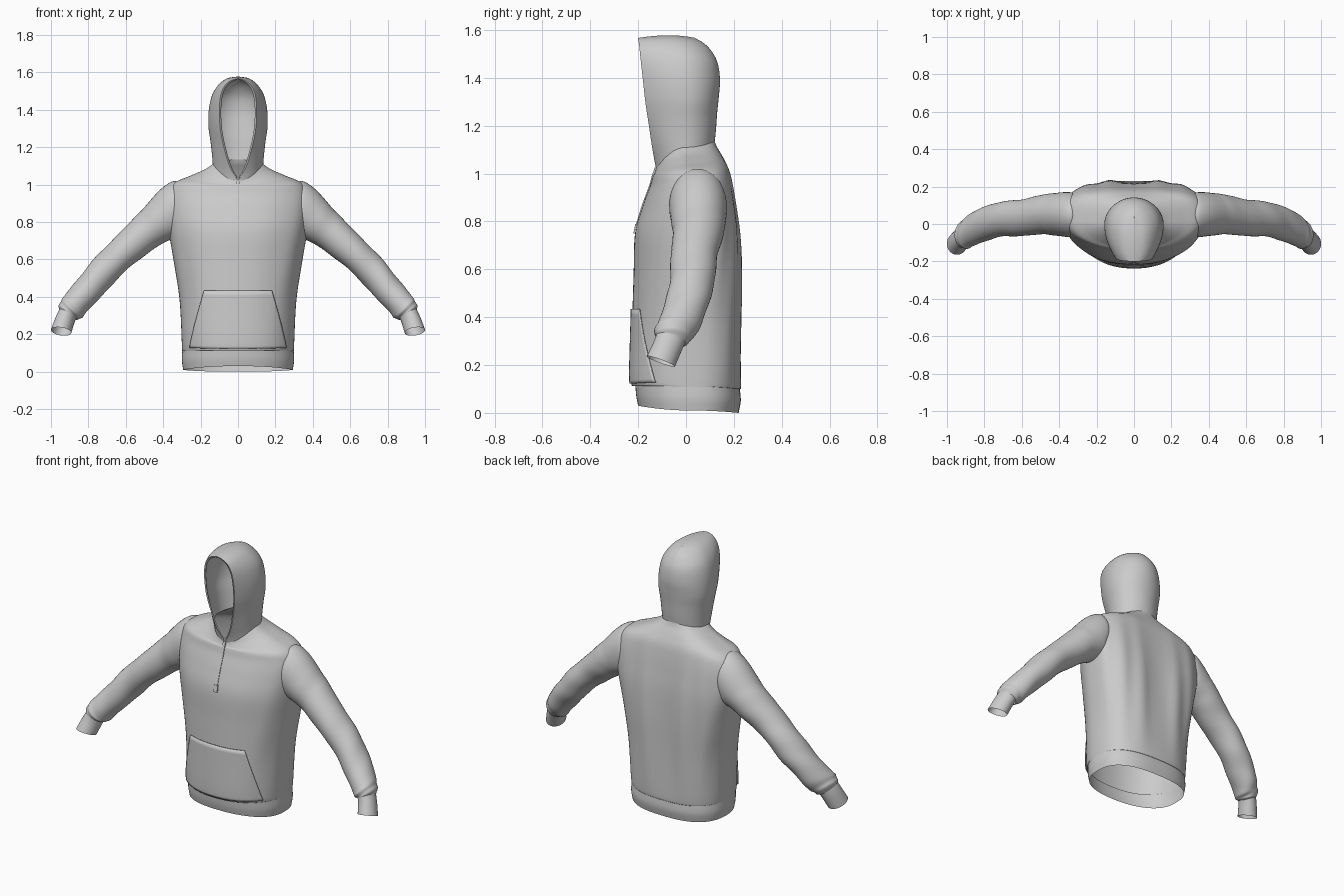
import bpy, bmesh, math
from mathutils import Vector

if "Cube" in bpy.data.objects:
    bpy.data.objects.remove(bpy.data.objects["Cube"])

PI = math.pi


def spline(rows, n):
    """Catmull-Rom samples through rows of numbers, n steps per gap."""
    out = []
    for i in range(len(rows) - 1):
        p0, p1, p2, p3 = (rows[max(i - 1, 0)], rows[i], rows[i + 1],
                          rows[min(i + 2, len(rows) - 1)])
        for k in range(n):
            t = k / n
            out.append([0.5 * (2 * b + (c - a) * t + (2 * a - 5 * b + 4 * c - d) * t * t
                               + (3 * b - a - 3 * c + d) * t ** 3)
                        for a, b, c, d in zip(p0, p1, p2, p3)])
    return out + [list(rows[-1])]


def loft(name, rings, closed=True, cut=None, mirror=False, thick=0, caps=False, smooth=True):
    bm = bmesh.new()
    vs = [[bm.verts.new(p) for p in r] for r in rings]
    m = len(rings[0])
    for a, b in zip(vs, vs[1:]):
        for j in range(m if closed else m - 1):
            k = (j + 1) % m
            bm.faces.new((a[j], a[k], b[k], b[j]))
    if caps:
        bm.faces.new(vs[0])
        bm.faces.new(vs[-1])
    if cut:
        bad = [f for f in bm.faces if cut(f.calc_center_median())]
        bmesh.ops.delete(bm, geom=bad, context='FACES')
    bmesh.ops.remove_doubles(bm, verts=bm.verts, dist=0.0004)
    bmesh.ops.recalc_face_normals(bm, faces=bm.faces)
    me = bpy.data.meshes.new(name)
    bm.to_mesh(me)
    bm.free()
    for p in me.polygons:
        p.use_smooth = smooth
    ob = bpy.data.objects.new(name, me)
    bpy.context.collection.objects.link(ob)
    if mirror:
        ob.modifiers.new("Mirror", 'MIRROR')
    if thick:
        s = ob.modifiers.new("Solidify", 'SOLIDIFY')
        s.thickness, s.offset = thick, 0
    return ob


def ring_pt(row, a):
    """Point on a garment ring; a = 0 is the back, +-pi the front."""
    zf, zs, zb, w, yf, yb, ym, pf, pb, e = row
    s, c = abs(math.sin(a)), math.cos(a)
    sign = 1 if a >= 0 else -1
    if c > 0:
        X, Y = s ** (2 / pb), c ** (2 / pb)
        return Vector((sign * w * X, ym + (yb - ym) * Y, zs + (zb - zs) * Y * Y))
    X, Y = s ** (2 / pf), (-c) ** (2 / pf)
    th = max(0, abs(a) / (PI / 2) - 1)
    k = min(1, max(0, e / 0.09))        # open rings get straighter fronts
    X += (1 - th * th - X) * k
    Y += (th - Y) * k
    return Vector((sign * (e + (w - e) * X), ym + (yf - ym) * Y, zs + (zf - zs) * Y * Y))


# Rows: front z, side z, back z, half width, front y, back y, mid y, front/back squareness, opening
TORSO = [
    (.12, .11, .10, .298, -.212, .225, .02, 2.2, 2.6, 0),
    (.135, .145, .13, .300, -.230, .232, .02, 2.2, 2.6, 0),
    (.38, .38, .38, .312, -.225, .235, .02, 2.2, 2.8, 0),
    (.58, .58, .58, .342, -.219, .235, .03, 2.2, 3.0, 0),
    (.75, .75, .75, .370, -.213, .226, .04, 2.2, 3.3, 0),
    (.87, .87, .87, .380, -.180, .210, .04, 2.2, 3.4, 0),
    (.95, .96, .96, .372, -.150, .195, .04, 2.2, 3.2, 0),
    (.99, 1.01, 1.02, .340, -.139, .180, .03, 2.2, 3.0, 0),
    (1.0, 1.045, 1.07, .260, -.132, .155, .02, 2.1, 2.5, 0),
    (1.01, 1.08, 1.11, .180, -.128, .130, .01, 2, 2.2, 0),
    (1.02, 1.11, 1.135, .135, -.125, .120, 0, 2, 2, 0),
]
HOOD = [
    TORSO[-1],
    (1.10, 1.16, 1.18, .139, -.140, .125, 0, 2, 2, .045),
    (1.20, 1.23, 1.25, .147, -.155, .130, 0, 2, 2, .075),
    (1.30, 1.31, 1.32, .158, -.170, .137, 0, 2, 2, .095),
    (1.40, 1.40, 1.39, .156, -.181, .142, -.01, 2, 2, .100),
    (1.48, 1.48, 1.46, .138, -.190, .133, -.02, 2, 2, .092),
    (1.53, 1.535, 1.51, .103, -.195, .108, -.04, 2, 2, .070),
    (1.557, 1.568, 1.545, .058, -.199, .075, -.06, 2, 2, .037),
    (1.567, 1.578, 1.568, 0, -.200, .035, -.07, 2, 2, 0),
]
BAND = [
    (.03, .01, 0, .293, -.200, .220, .02, 2.2, 2.6, 0),
    (.07, .06, .05, .300, -.208, .229, .02, 2.2, 2.6, 0),
    (.12, .11, .10, .298, -.212, .225, .02, 2.2, 2.6, 0),
]
N = 96
around = [-PI + 2 * PI * j / N for j in range(N)]


def torso_pt(row, a):
    """Torso ring with a hollow down the spine and soft drape folds."""
    p = ring_pt(row, a)
    h = max(0, math.sin(PI * min(1, max(0, (row[1] - .12) / .95))))
    if math.cos(a) > 0:
        p.y += h * (.004 * math.cos(p.x * 48) - .018 * math.exp(-(p.x / .07) ** 2))
    side = math.sin(a) ** 2
    p.y += h * .004 * side * math.sin(9 * a + 5 * row[1])
    return p


# Torso with open armholes
body = spline(TORSO, 8)
loft("torso", [[torso_pt(r, a) for a in around] for r in body],
     cut=lambda c: abs(c.x) > .27 and ((c.y - .05) / .11) ** 2 + ((c.z - .865) / .135) ** 2 < 1)

# Ribbed waistband, open below
loft("waistband", [[ring_pt(r, a) for a in around] for r in spline(BAND, 5)])

# Front pouch pocket, a panel lying over the torso
panel = []
for r in [r for r in body if .13 < r[1] < .44]:
    half = 1.0 - .45 * (r[1] - .13) / .31
    pts = [torso_pt(r, PI - half + 2 * half * j / 32 if PI - half + 2 * half * j / 32 <= PI
                    else -PI - half + 2 * half * j / 32) for j in range(33)]
    panel.append([p + Vector((p.x * .012, -.005, 0)) for p in pts])
loft("pouch_pocket", panel, closed=False, thick=.005)

# Hood shell
hood = spline(HOOD, 6)
loft("hood", [[ring_pt(r, -PI + 2 * PI * j / 64 + (1e-6 if j == 0 else 0)) for j in range(65)]
              for r in hood], closed=False)

# Turned-in hem around the face opening
hem = []
for r in hood[2:]:
    edge, inner = ring_pt(r, PI), ring_pt(r, PI * .9)
    hem.append([edge, Vector((max(0, edge.x - .010), edge.y + .003, edge.z - .004)),
                Vector((max(0, inner.x - .010), inner.y, inner.z - .006))])
loft("hood_hem", hem, closed=False, mirror=True)


def tube(rows, n, fold=0):
    """Rings from rows: centre x y z, lean, half height, half depth, tilt."""
    rings = []
    samples = spline(rows, n)
    for i, (x, y, z, lean, r1, r2, tilt) in enumerate(samples):
        v = i / (len(samples) - 1)
        la, ta = math.radians(lean), math.radians(tilt)
        up = Vector((math.sin(la), 0, math.cos(la)))
        out = Vector((0, math.cos(ta), -math.sin(ta)))
        ring = []
        for j in range(40):
            u = 2 * PI * j / 40
            f = 1 + fold * min(1, max(0, v * 3 - .7)) * (
                math.sin(34 * v + 2.2 * math.sin(u + .6)) + .5 * math.sin(57 * v + 2 * u))
            ring.append(Vector((x, y, z)) + up * (r1 * f * math.cos(u)) + out * (r2 * f * math.sin(u)))
        rings.append(ring)
    return rings


# Sleeves
loft("sleeve", tube([
    (.315, .050, .872, 0, .140, .112, 0),
    (.345, .050, .865, 5, .150, .120, 0),
    (.400, .052, .815, 35, .122, .116, 0),
    (.485, .050, .750, 43, .100, .106, 0),
    (.620, .032, .635, 48, .086, .096, 0),
    (.760, .015, .490, 48, .080, .092, 0),
    (.865, -.033, .365, 47, .074, .086, 5),
    (.900, -.055, .325, 52, .068, .077, 10),
    (.912, -.064, .305, 60, .052, .064, 14)], 8, .03), mirror=True)

# Cuffs, open at the wrist
loft("cuff", tube([
    (.908, -.062, .315, 58, .050, .062, 14),
    (.925, -.078, .275, 70, .052, .061, 17),
    (.946, -.105, .215, 82, .055, .063, 20)], 5), mirror=True)


# Neck zip and its pull, following the chest
def strip(name, pts, half, depth):
    loft(name, [[(-half, y + depth, z), (-half, y - depth, z), (half, y - depth, z),
                 (half, y + depth, z)] for z, y in pts], caps=True, smooth=False)


strip("zip", [(1.025, -.127), (.99, -.139), (.95, -.150), (.87, -.180), (.79, -.205)], .008, .004)
strip("zip_pull", [(.79, -.206), (.75, -.214)], .012, .006)
